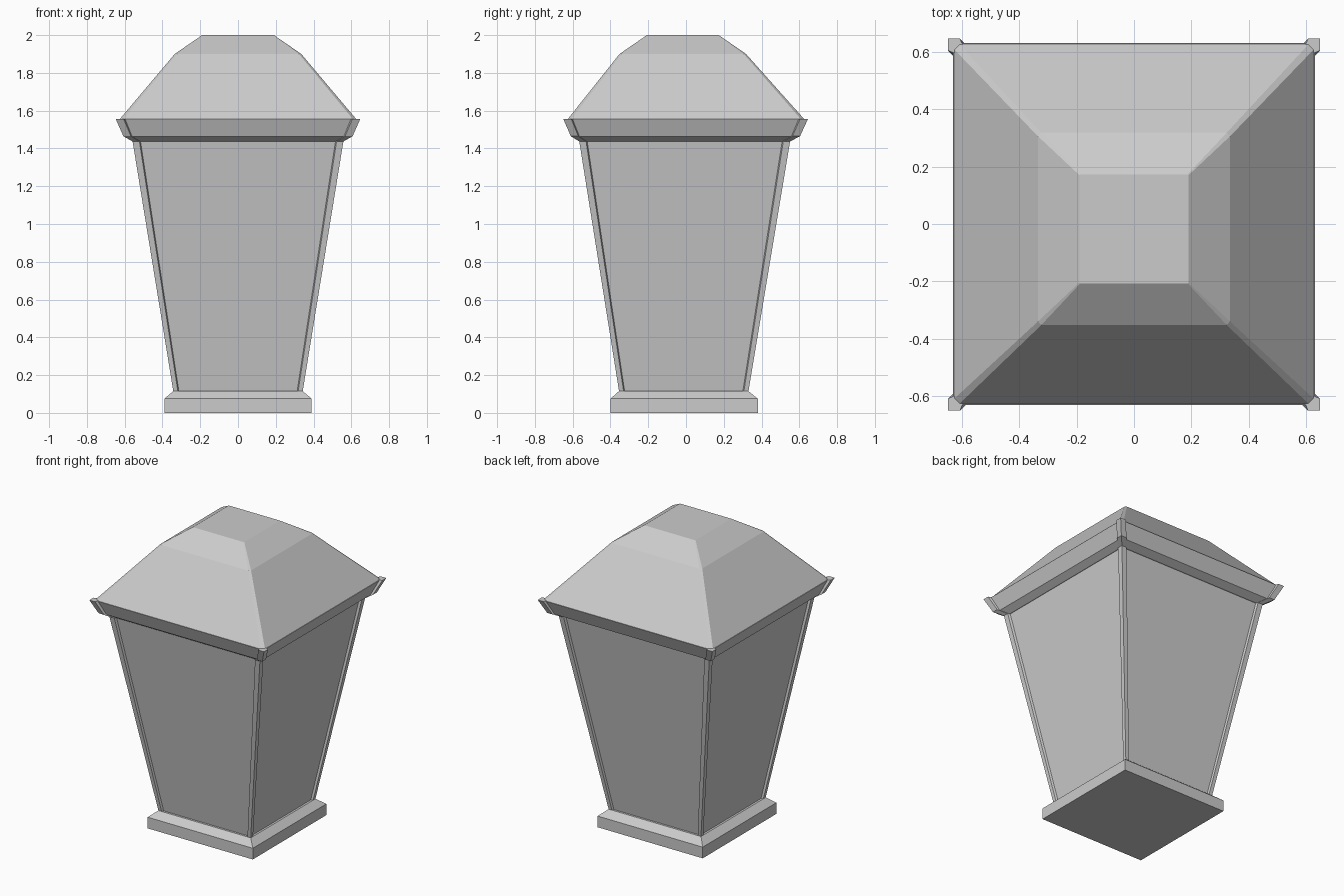
import bpy, bmesh

if "Cube" in bpy.data.objects:
    bpy.data.objects.remove(bpy.data.objects["Cube"])


def loft(name, rings):
    """Solid skinned through equal-length rings of points."""
    bm = bmesh.new()
    loops = [[bm.verts.new(p) for p in ring] for ring in rings]
    n = len(loops[0])
    for a, b in zip(loops, loops[1:]):
        for i in range(n):
            j = (i + 1) % n
            bm.faces.new((a[i], a[j], b[j], b[i]))
    bm.faces.new(loops[0][::-1])
    bm.faces.new(loops[-1])
    bmesh.ops.recalc_face_normals(bm, faces=bm.faces)
    mesh = bpy.data.meshes.new(name)
    bm.to_mesh(mesh)
    bm.free()
    ob = bpy.data.objects.new(name, mesh)
    bpy.context.collection.objects.link(ob)
    return ob


def square(z, h, cy=0.0, c=0.0):
    """Square ring of half-width h, with corners chamfered by c if given."""
    if c == 0:
        pts = [(-h, -h), (h, -h), (h, h), (-h, h)]
    else:
        k = h - c
        pts = [(-k, -h), (k, -h), (h, -k), (h, k),
               (k, h), (-k, h), (-h, k), (-h, -k)]
    return [(x, y + cy, z) for x, y in pts]


# Stepped foot plate
loft("base_plate", [square(0, 0.39, -0.01), square(0.075, 0.39, -0.01),
                    square(0.115, 0.343, -0.012)])

# Tapered glass body
loft("glass_body", [square(0.11, 0.328, -0.012), square(1.45, 0.545, -0.007)])

# Flared rim under the roof
loft("eave_rim", [square(1.437, 0.55, -0.005), square(1.462, 0.592, -0.002),
                  square(1.555, 0.63)])

# Two-slope roof with softened hips and flat top
loft("roof", [square(1.553, 0.628, 0, 0.018), square(1.9, 0.335, -0.017, 0.012),
              square(2.0, 0.19, -0.017, 0.003)])

# Corner posts that follow the body and flare out over the rim
path = [(0.105, 0.341, 0.024, -0.012), (1.437, 0.558, 0.036, -0.007),
        (1.465, 0.607, 0.040, -0.003), (1.557, 0.648, 0.042, -0.002)]
for sx, side in ((-1, "left"), (1, "right")):
    for sy, end in ((-1, "front"), (1, "back")):
        rings = []
        for z, o, w, cy in path:
            i, m = o - w, o - w * 1.4
            pts = [(o, o), (i, o), (m, i), (m, m), (i, m), (o, i)]
            rings.append([(sx * x, sy * y + cy, z) for x, y in pts])
        loft(f"corner_post_{end}_{side}", rings)
